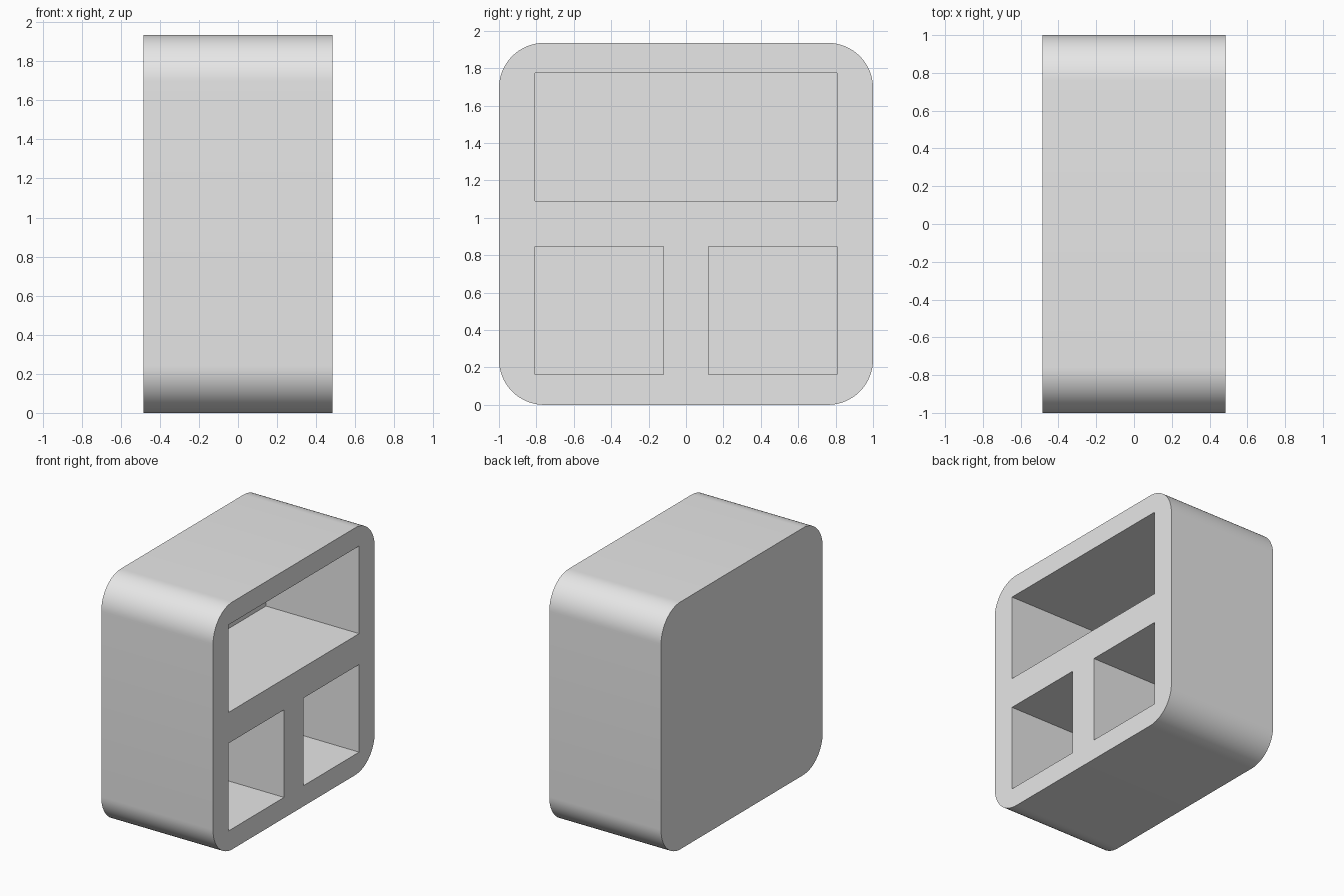
import bpy
import bmesh
from math import radians
from mathutils import Matrix, Vector

cube = bpy.data.objects.get("Cube")
if cube:
    bpy.data.objects.remove(cube, do_unlink=True)

U = 2 / 12.4  # wall thickness, the module of the whole design
WIDTH, LENGTH, HEIGHT = 6 * U, 12.4 * U, 12 * U

grey = bpy.data.materials.new("light grey")
grey.use_nodes = True
grey.diffuse_color = (0.8, 0.8, 0.8, 1)
grey.node_tree.nodes["Principled BSDF"].inputs["Base Color"].default_value = (0.8, 0.8, 0.8, 1)


def box(name, low, high, corner_radius=0):
    """Box between two corners, optionally rounding the edges along x."""
    low, high = Vector(low), Vector(high)
    bm = bmesh.new()
    matrix = Matrix.Translation((low + high) / 2) @ Matrix.Diagonal((*(high - low), 1))
    bmesh.ops.create_cube(bm, size=1, matrix=matrix)
    if corner_radius:
        edges = [e for e in bm.edges
                 if abs(e.verts[0].co.x - e.verts[1].co.x) > WIDTH / 2]
        bmesh.ops.bevel(bm, geom=edges, offset=corner_radius, segments=16,
                        profile=0.5, affect='EDGES')
    mesh = bpy.data.meshes.new(name)
    bm.to_mesh(mesh)
    bm.free()
    mesh.materials.append(grey)
    obj = bpy.data.objects.new(name, mesh)
    bpy.context.collection.objects.link(obj)
    return obj


# Rounded block
body = box("organizer_body", (-WIDTH / 2, -LENGTH / 2, 0),
           (WIDTH / 2, LENGTH / 2, HEIGHT), 1.5 * U)

# Compartments open on the +x side: one wide above, two square below
compartments = {
    "upper_compartment": (-5, 5, 6.75, 11),
    "lower_front_compartment": (-5, -0.75, 1, 5.25),
    "lower_back_compartment": (0.75, 5, 1, 5.25),
}
bpy.context.view_layer.objects.active = body
for name, (y0, y1, z0, z1) in compartments.items():
    cutter = box(name + "_cutter", (-2 * U, y0 * U, z0 * U), (4 * U, y1 * U, z1 * U))
    cutter.hide_render = True
    cut = body.modifiers.new(name, 'BOOLEAN')
    cut.operation = 'DIFFERENCE'
    cut.solver = 'EXACT'
    cut.object = cutter
    bpy.ops.object.modifier_apply(modifier=cut.name)
    bpy.data.objects.remove(cutter, do_unlink=True)

# Smooth corners, crisp rims
bpy.ops.object.select_all(action='DESELECT')
body.select_set(True)
bpy.ops.object.shade_smooth_by_angle(angle=radians(30))
